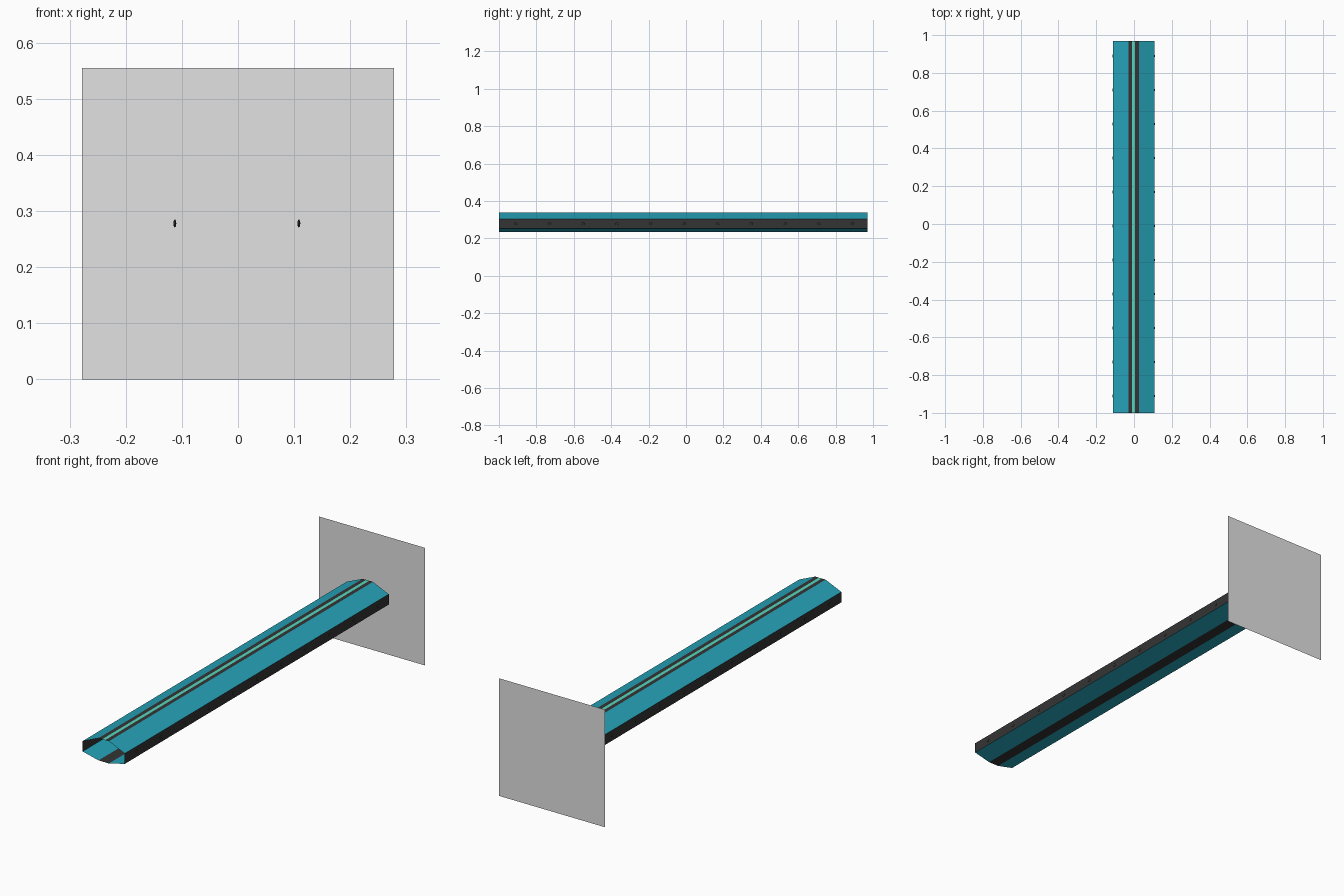
import bpy, bmesh, math
from mathutils import Matrix

if "Cube" in bpy.data.objects:
    bpy.data.objects.remove(bpy.data.objects["Cube"])


def material(name, rgb):
    m = bpy.data.materials.new(name)
    m.diffuse_color = (*rgb, 1)
    m.use_nodes = True
    m.node_tree.nodes["Principled BSDF"].inputs["Base Color"].default_value = m.diffuse_color
    return m


TEAL = material("teal", (0.0185, 0.366, 0.485))
BLACK = material("charcoal", (0.034, 0.034, 0.034))
MINT = material("mint", (0.09, 0.67, 0.51))
GREY = material("light_grey", (0.76, 0.76, 0.76))

Y0, Y1 = -1.0, 0.97      # ends of the open channel
XC = -0.0015             # channel centre line


def add_object(name, bm, mats):
    me = bpy.data.meshes.new(name)
    bm.to_mesh(me)
    bm.free()
    for m in mats:
        me.materials.append(m)
    ob = bpy.data.objects.new(name, me)
    bpy.context.collection.objects.link(ob)
    return ob


# Hollow channel: thin closed cross-section, open at both ends.
# Each entry is a profile point and the colour of the panel that follows it.
profile = [
    (-0.110, 0.254, 1), (-0.110, 0.303, 0),                        # left wall, left roof
    (-0.027, 0.339, 1), (-0.008, 0.339, 2), (0.008, 0.339, 1),     # ridge stripes
    (0.027, 0.339, 0), (0.110, 0.303, 1),                          # right roof, right wall
    (0.110, 0.254, 0), (0.027, 0.234, 1), (-0.027, 0.234, 0),      # floor panels and stripe
]
bm = bmesh.new()
rings = [[bm.verts.new((x + XC, y, z)) for x, z, _ in profile] for y in (Y0, Y1)]
n = len(profile)
for i, (_, _, colour) in enumerate(profile):
    j = (i + 1) % n
    f = bm.faces.new((rings[0][i], rings[0][j], rings[1][j], rings[1][i]))
    f.material_index = colour
bmesh.ops.recalc_face_normals(bm, faces=bm.faces)
add_object("channel_shell", bm, [TEAL, BLACK, MINT])

# Square back plate, a single sheet
bm = bmesh.new()
h = 0.2777
bm.faces.new([bm.verts.new((x, 1.0, z)) for x, z in
              ((-h, 0), (h, 0), (h, 2 * h), (-h, 2 * h))])
add_object("back_plate", bm, [GREY])

# Row of tiny studs along each side wall
for side, x in (("left", -0.1125), ("right", 0.1085)):
    bm = bmesh.new()
    for k in range(11):
        place = Matrix.Translation((x, 0.89 - 0.18 * k, 0.278)) @ Matrix.Diagonal((0.35, 1, 1, 1))
        bmesh.ops.create_uvsphere(bm, u_segments=8, v_segments=4, radius=0.0075, matrix=place)
    add_object(side + "_wall_studs", bm, [BLACK])
